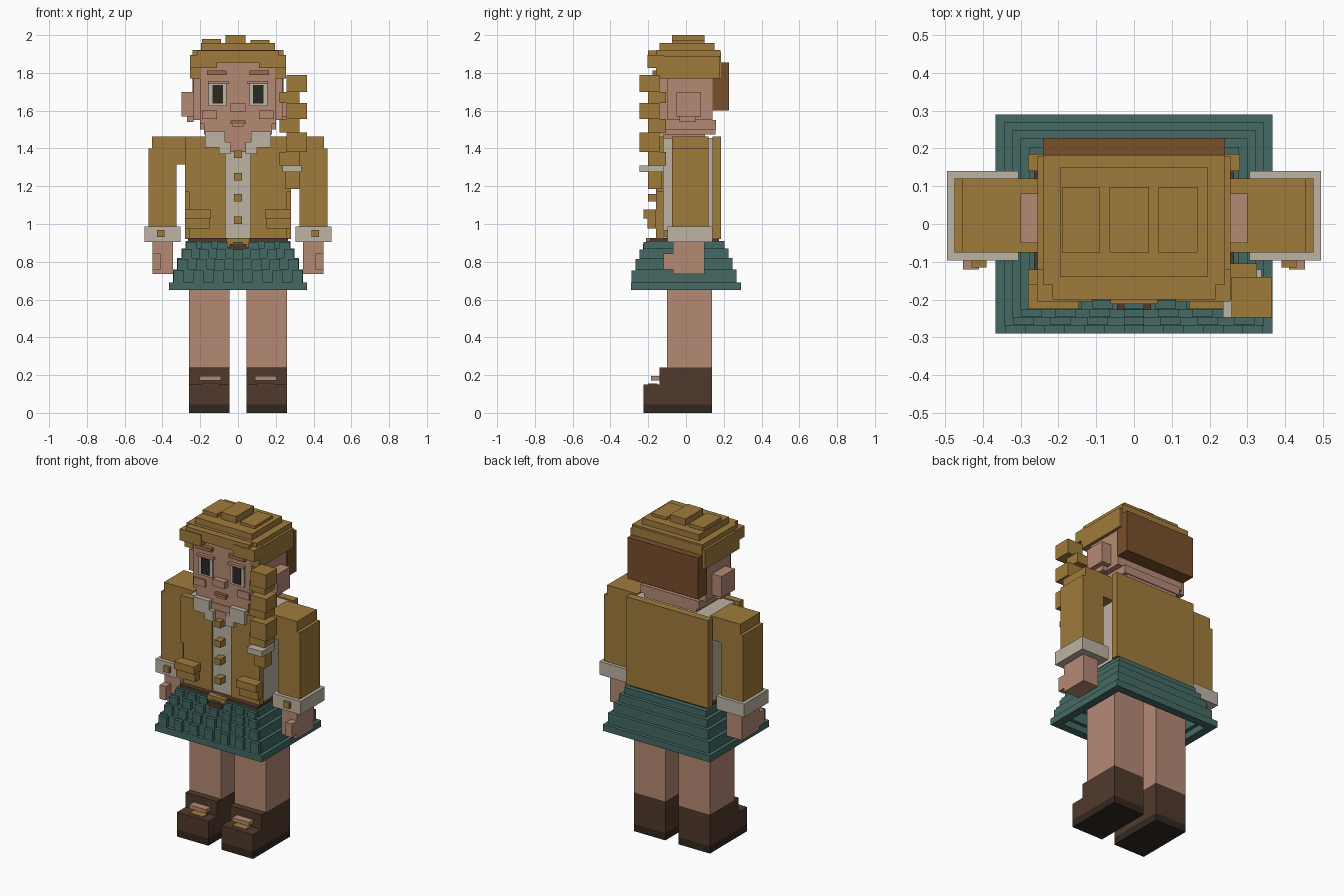
import bpy
import bmesh

if "Cube" in bpy.data.objects:
    bpy.data.objects.remove(bpy.data.objects["Cube"], do_unlink=True)


def material(name, hexcode):
    """One flat material from an sRGB hex colour."""
    rgb = [int(hexcode[i:i + 2], 16) / 255 for i in (0, 2, 4)]
    lin = [c / 12.92 if c < 0.04 else ((c + 0.055) / 1.055) ** 2.4 for c in rgb]
    m = bpy.data.materials.new(name)
    m.use_nodes = True
    m.diffuse_color = (*lin, 1)
    m.node_tree.nodes["Principled BSDF"].inputs["Base Color"].default_value = (*lin, 1)
    return m


gold = material("golden_tan", "A07B3C")
skin = material("skin", "B58A74")
cream = material("cream", "BDB3A4")
teal = material("teal", "446A64")
shoe = material("shoe_brown", "50392C")
sole = material("sole_brown", "32271F")
brown = material("hair_brown", "784F2B")
dark = material("eye_dark", "2C2823")
blush = material("brow_tan", "9C6A4C")


def box(name, mat, x, y, z):
    """Box spanning the given (low, high) ranges."""
    bm = bmesh.new()
    bmesh.ops.create_cube(bm, size=1)
    spans = (x, y, z)
    for v in bm.verts:
        v.co = [s[0] if c < 0 else s[1] for c, s in zip(v.co, spans)]
    mesh = bpy.data.meshes.new(name)
    bm.to_mesh(mesh)
    bm.free()
    mesh.materials.append(mat)
    ob = bpy.data.objects.new(name, mesh)
    bpy.context.collection.objects.link(ob)


def pair(name, mat, x, y, z):
    """The same box on the left (+x) and right (-x)."""
    box("left_" + name, mat, x, y, z)
    box("right_" + name, mat, (-x[1], -x[0]), y, z)


def mid(name, mat, half, y, z):
    box(name, mat, (-half, half), y, z)


# Legs and shoes
leg = (0.045, 0.26)
pair("leg", skin, leg, (-0.10, 0.138), (0.24, 0.89))
pair("sole", sole, leg, (-0.225, 0.138), (0, 0.045))
pair("shoe_toe", shoe, leg, (-0.225, -0.14), (0.045, 0.15))
pair("shoe_shaft", shoe, leg, (-0.14, 0.138), (0.045, 0.24))
pair("shoe_strap", skin, (0.09, 0.205), (-0.185, -0.14), (0.172, 0.195))
pair("shoe_trim", gold, (0.10, 0.19), (-0.20, -0.15), (0.15, 0.156))

# Skirt: stepped hollow tiers, with pleats reaching out over the tier below
levels = [0.65, 0.69, 0.76, 0.82, 0.87, 0.91]
wall = 0.05
for i, (z0, z1) in enumerate(zip(levels, levels[1:])):
    hx, hy = 0.366 - 0.022 * i, 0.29 - 0.0215 * i
    tier = f"skirt_tier_{i + 1}"
    box(tier + "_front", teal, (-hx, hx), (-hy, wall - hy), (z0, z1))
    box(tier + "_back", teal, (-hx, hx), (hy - wall, hy), (z0, z1))
    pair(tier + "_side", teal, (hx - wall, hx), (wall - hy, hy - wall), (z0, z1))
    if i:
        for k in range(-3, 4):
            c = k * (hx - 0.03) / 3
            box(f"pleat_{i}_{k + 4}", teal, (c - 0.027, c + 0.027),
                (-hy - 0.0205, -hy), (z0, z1 - 0.006))
mid("skirt_lining", teal, 0.25, (-0.17, 0.17), (0.86, 0.90))

# Belt and buckle
mid("belt", shoe, 0.265, (-0.19, 0.175), (0.895, 0.925))
mid("buckle", gold, 0.062, (-0.212, -0.18), (0.875, 0.925))
mid("buckle_center", shoe, 0.045, (-0.228, -0.205), (0.865, 0.895))

# Shirt and jacket
mid("shirt", cream, 0.25, (-0.12, 0.14), (0.92, 1.455))
mid("shirt_front", cream, 0.065, (-0.15, -0.12), (0.92, 1.40))
mid("jacket_back", gold, 0.28, (0.14, 0.185), (0.92, 1.462))
pair("jacket_front_upper", gold, (0.065, 0.28), (-0.16, -0.12), (1.17, 1.462))
pair("jacket_front_lower", gold, (0.065, 0.26), (-0.16, -0.12), (0.92, 1.17))
pair("pocket", gold, (0.15, 0.28), (-0.205, -0.16), (0.975, 1.05))
pair("pocket_flap", gold, (0.145, 0.28), (-0.225, -0.16), (1.03, 1.077))
for i, z in enumerate((1.02, 1.14, 1.25, 1.37)):
    mid(f"button_{i + 1}", gold, 0.02, (-0.20, -0.15), (z - 0.02, z + 0.02))
pair("collar_outer", cream, (0.07, 0.175), (-0.185, -0.12), (1.405, 1.49))
pair("collar_inner", cream, (0.04, 0.10), (-0.185, -0.12), (1.37, 1.435))

# Arms, cuffs and hands
arm_y = (-0.075, 0.12)
pair("shoulder", gold, (0.25, 0.455), arm_y, (1.40, 1.462))
pair("upper_sleeve", gold, (0.25, 0.475), arm_y, (1.315, 1.40))
pair("sleeve", gold, (0.325, 0.475), arm_y, (0.985, 1.315))
pair("cuff", cream, (0.305, 0.495), (-0.097, 0.14), (0.905, 0.987))
pair("cuff_button", gold, (0.39, 0.43), (-0.115, -0.097), (0.93, 0.967))
pair("hand", skin, (0.345, 0.452), (-0.07, 0.098), (0.735, 0.905))
pair("thumb", skin, (0.41, 0.452), (-0.12, -0.07), (0.76, 0.845))

# Head, narrowing towards the chin
mid("head", skin, 0.235, (-0.10, 0.14), (1.55, 1.85))
mid("face", skin, 0.20, (-0.155, -0.10), (1.53, 1.87))
mid("jaw_upper", skin, 0.20, (-0.12, 0.16), (1.50, 1.55))
mid("jaw_lower", skin, 0.18, (-0.155, 0.155), (1.475, 1.53))
mid("chin", skin, 0.115, (-0.16, 0.10), (1.435, 1.475))
mid("neck", skin, 0.05, (-0.165, 0.05), (1.38, 1.435))
pair("ear", skin, (0.235, 0.30), (-0.05, 0.08), (1.57, 1.70))
pair("ear_lobe", skin, (0.235, 0.27), (-0.035, 0.05), (1.54, 1.57))

# Face details
pair("eye_white", cream, (0.06, 0.155), (-0.163, -0.155), (1.625, 1.745))
pair("pupil", dark, (0.08, 0.135), (-0.170, -0.163), (1.638, 1.737))
pair("eyelid", skin, (0.05, 0.16), (-0.175, -0.155), (1.742, 1.757))
pair("brow", blush, (0.06, 0.165), (-0.178, -0.155), (1.79, 1.812))
pair("cheek", skin, (0.11, 0.19), (-0.165, -0.155), (1.555, 1.60))
mid("nose", skin, 0.04, (-0.19, -0.155), (1.595, 1.637))
mid("mouth", blush, 0.04, (-0.172, -0.155), (1.53, 1.547))
mid("lower_lip", skin, 0.03, (-0.165, -0.155), (1.515, 1.53))

# Hair cap, fringe and top tufts
pair("side_hair", gold, (0.195, 0.255), (-0.16, 0.18), (1.77, 1.89))
mid("back_hair_band", gold, 0.24, (0.10, 0.185), (1.77, 1.91))
mid("back_hair", brown, 0.24, (0.14, 0.227), (1.60, 1.855))
pair("fringe_side", gold, (0.11, 0.255), (-0.205, -0.12), (1.825, 1.895))
mid("fringe_middle", gold, 0.215, (-0.20, -0.12), (1.855, 1.918))
mid("hair_cap_lower", gold, 0.24, (-0.16, 0.183), (1.865, 1.92))
mid("hair_cap_upper", gold, 0.195, (-0.14, 0.15), (1.92, 1.958))
for name, x, top in (("right", (-0.19, -0.09), 1.98),
                     ("middle", (-0.065, 0.04), 2.0),
                     ("left", (0.065, 0.168), 1.975)):
    box(name + "_hair_tuft", gold, x, (-0.075, 0.098), (1.95, top))

# Braid on the left: alternating knots, tie and tail
knots = [1.79, 1.70, 1.64, 1.555, 1.485, 1.38, 1.31]
for i, (z1, z0) in enumerate(zip(knots, knots[1:])):
    if i % 2:
        box(f"braid_link_{i}", gold, (0.22, 0.325), (-0.20, -0.105), (z0, z1))
    else:
        box(f"braid_knot_{i}", gold, (0.258, 0.365), (-0.247, -0.14), (z0, z1))
box("braid_tie", cream, (0.235, 0.337), (-0.247, -0.12), (1.275, 1.31))
box("braid_tail", gold, (0.25, 0.325), (-0.20, -0.13), (1.185, 1.275))
